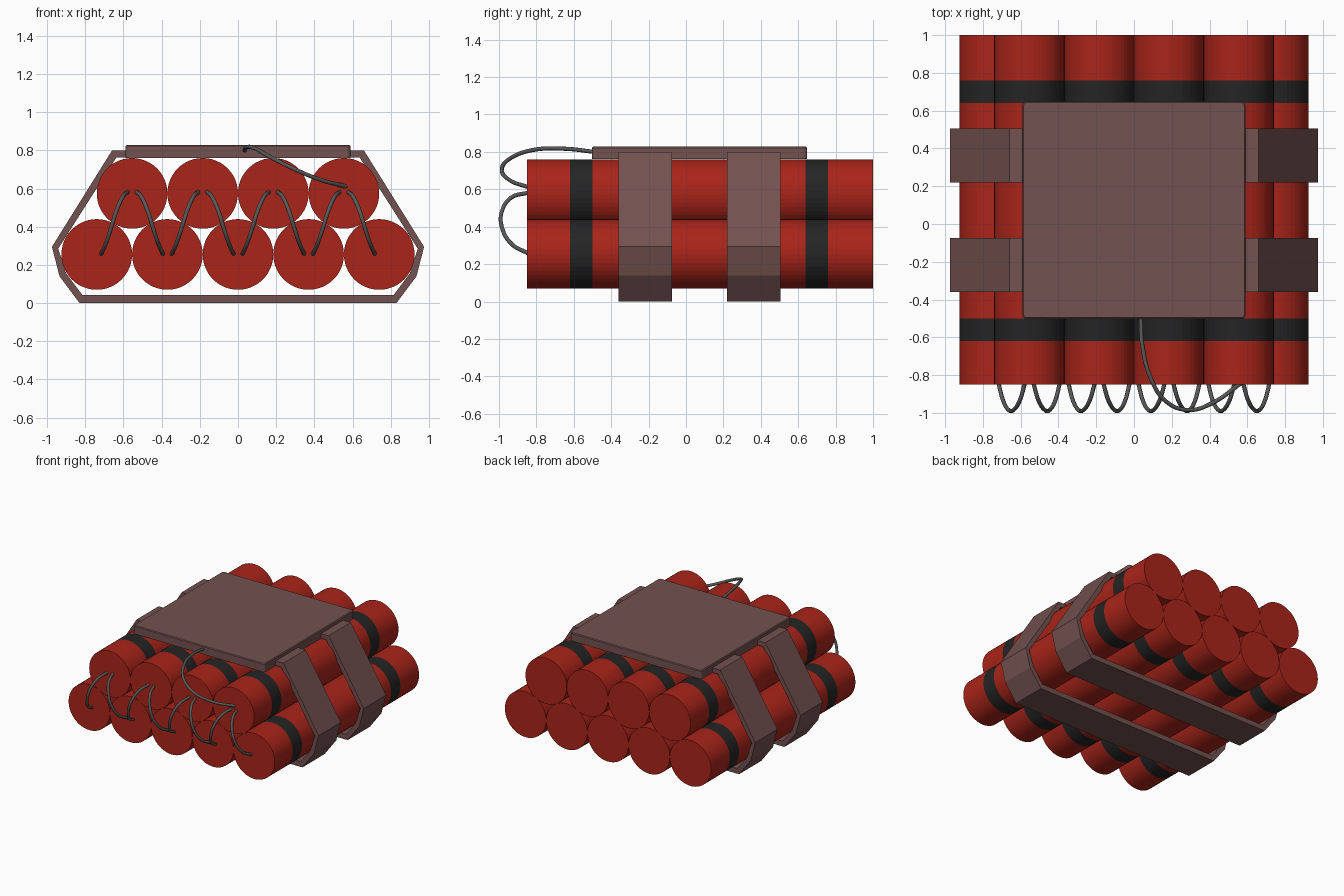
import bpy, bmesh, math

if "Cube" in bpy.data.objects:
    bpy.data.objects.remove(bpy.data.objects["Cube"])


def material(name, color):
    m = bpy.data.materials.new(name)
    m.diffuse_color = (*color, 1)
    m.use_nodes = True
    m.node_tree.nodes["Principled BSDF"].inputs["Base Color"].default_value = m.diffuse_color
    return m


RED = material("red_paper", (0.40, 0.018, 0.01))
BLACK = material("black_tape", (0.018, 0.018, 0.018))
BROWN = material("brown_casing", (0.17, 0.085, 0.08))
WIRE = material("grey_wire", (0.10, 0.10, 0.10))


def finish(name, bm, *mats):
    bmesh.ops.recalc_face_normals(bm, faces=bm.faces[:])
    me = bpy.data.meshes.new(name)
    bm.to_mesh(me)
    bm.free()
    for m in mats:
        me.materials.append(m)
    ob = bpy.data.objects.new(name, me)
    bpy.context.collection.objects.link(ob)
    return ob


# Tubes: rings along y, with two flush tape bands
def tube(name, x, z, r=0.185, n=48):
    ys = [-0.85, -0.62, -0.50, 0.64, 0.76, 1.0]
    bm = bmesh.new()
    rings = [[bm.verts.new((x + r * math.cos(math.tau * i / n), y,
                            z + r * math.sin(math.tau * i / n)))
              for i in range(n)] for y in ys]
    for k, (a, b) in enumerate(zip(rings, rings[1:])):
        for i in range(n):
            j = (i + 1) % n
            f = bm.faces.new((a[i], a[j], b[j], b[i]))
            f.material_index = k % 2
    bm.faces.new(rings[0])
    bm.faces.new(rings[-1])
    finish(name, bm, RED, BLACK)


for i in range(5):
    tube(f"lower_tube_{i + 1}", (i - 2) * 0.37, 0.255)
for i in range(4):
    tube(f"upper_tube_{i + 1}", (i - 1.5) * 0.37, 0.575)


# Straps: closed angular loop extruded along y
def strap(name, y0, y1):
    outer = [(0.83, 0.0), (0.935, 0.14), (0.975, 0.295), (0.66, 0.80)]
    inner = [(0.815, 0.042), (0.90, 0.155), (0.942, 0.285), (0.638, 0.762)]
    bm = bmesh.new()
    loops = []
    for half in (outer, inner):
        pts = half + [(-x, z) for x, z in reversed(half)]
        loops.append([[bm.verts.new((x, y, z)) for x, z in pts] for y in (y0, y1)])
    (of, ob), (inf, inb) = loops
    n = len(of)
    for a, b in ((of, ob), (ob, inb), (inb, inf), (inf, of)):
        for i in range(n):
            j = (i + 1) % n
            bm.faces.new((a[i], a[j], b[j], b[i]))
    finish(name, bm, BROWN)


strap("front_strap", -0.36, -0.075)
strap("back_strap", 0.22, 0.505)

# Top plate with slightly rounded edges
bm = bmesh.new()
bmesh.ops.create_cube(bm, size=1)
for v in bm.verts:
    v.co = (v.co.x * 1.18, v.co.y * 1.15 + 0.073, v.co.z * 0.067 + 0.7945)
upright = [e for e in bm.edges if abs(e.verts[0].co.z - e.verts[1].co.z) > 0.01]
bmesh.ops.bevel(bm, geom=upright, offset=0.02, segments=3, profile=0.5, affect='EDGES')
rim = [e for e in bm.edges if all(v.co.z > 0.82 for v in e.verts)]
bmesh.ops.bevel(bm, geom=rim, offset=0.006, segments=1, affect='EDGES')
finish("top_plate", bm, BROWN)


# Wires: smooth curves with a round bevel
def wire(name, pts, r=0.011):
    cu = bpy.data.curves.new(name, 'CURVE')
    cu.dimensions = '3D'
    cu.bevel_depth = r
    cu.bevel_resolution = 2
    cu.resolution_u = 6
    cu.use_fill_caps = True
    sp = cu.splines.new('BEZIER')
    sp.bezier_points.add(len(pts) - 1)
    for p, co in zip(sp.bezier_points, pts):
        p.co = co
        p.handle_left_type = p.handle_right_type = 'AUTO'
    cu.materials.append(WIRE)
    bpy.context.collection.objects.link(bpy.data.objects.new(name, cu))


# Linking loops between the two rows of tubes
for k in range(4):
    for side in (-1, 1):
        cx = (k - 1.5) * 0.37
        wire(f"link_wire_{k + 1}_{'left' if side < 0 else 'right'}",
             [(cx + side * dx, y, z) for dx, y, z in
              ((0.022, -0.84, 0.583), (0.05, -0.935, 0.555), (0.083, -0.985, 0.48),
               (0.108, -0.985, 0.40), (0.138, -0.935, 0.31), (0.163, -0.84, 0.255))])

# Lead from the plate to the last upper tube
wire("lead_wire", [(0.035, -0.49, 0.80), (0.045, -0.65, 0.817), (0.09, -0.82, 0.81),
                   (0.17, -0.94, 0.765), (0.29, -0.985, 0.705),
                   (0.42, -0.945, 0.65), (0.57, -0.84, 0.61)])
